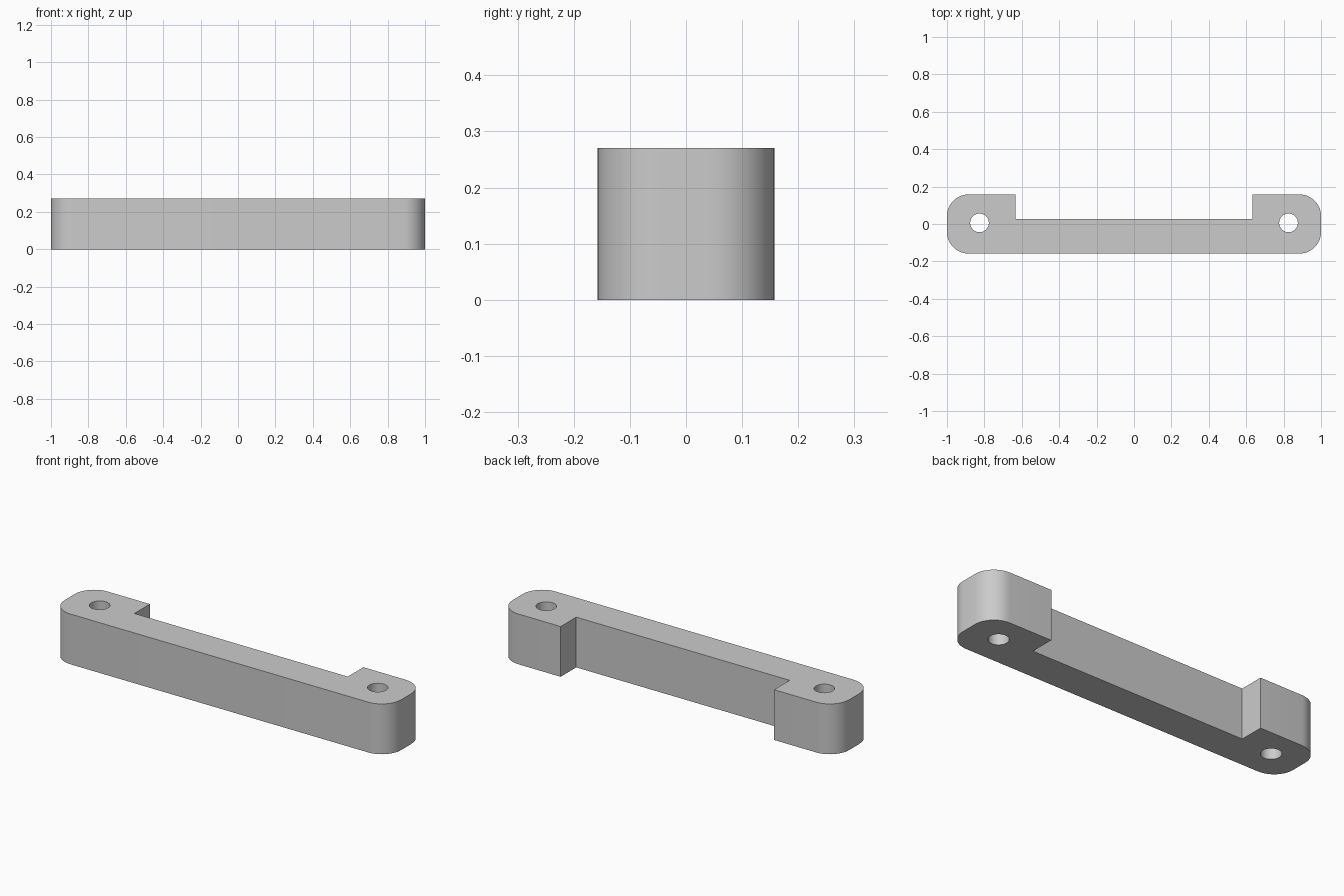
import bpy, bmesh
from math import cos, sin, pi, radians

if "Cube" in bpy.data.objects:
    bpy.data.objects.remove(bpy.data.objects["Cube"])

LENGTH, DEPTH, HEIGHT = 2.0, 0.316, 0.27
CORNER_R, HOLE_R = 0.115, 0.05
HOLE_X, HOLE_Y = 0.826, 0.006
NOTCH_X, NOTCH_Y = 0.634, 0.026


def arc(cx, cy, r, start, end, steps):
    return [(cx + r * cos(start + (end - start) * i / steps),
             cy + r * sin(start + (end - start) * i / steps)) for i in range(steps + 1)]


def add_loop(bm, points):
    verts = [bm.verts.new((x, y, 0)) for x, y in points]
    return [bm.edges.new((v, verts[i - 1])) for i, v in enumerate(verts)]


# Right half of the outline, from bottom to notch, then mirrored
cx, cy = LENGTH / 2 - CORNER_R, DEPTH / 2 - CORNER_R
half = (arc(cx, -cy, CORNER_R, -pi / 2, 0, 10)
        + arc(cx, cy, CORNER_R, 0, pi / 2, 10)
        + [(NOTCH_X, DEPTH / 2), (NOTCH_X, NOTCH_Y)])
outline = half + [(-x, y) for x, y in reversed(half)]

bm = bmesh.new()
edges = add_loop(bm, outline)
# Screw holes
for side in (-1, 1):
    edges += add_loop(bm, arc(side * HOLE_X, HOLE_Y, HOLE_R, 0, 2 * pi, 32)[:-1])
bmesh.ops.triangle_fill(bm, edges=edges, use_beauty=True)

# Raise the profile into a solid with flat caps
res = bmesh.ops.extrude_face_region(bm, geom=bm.faces[:])
top = [g for g in res["geom"] if isinstance(g, bmesh.types.BMVert)]
bmesh.ops.translate(bm, verts=top, vec=(0, 0, HEIGHT))
bmesh.ops.recalc_face_normals(bm, faces=bm.faces[:])

mesh = bpy.data.meshes.new("handle_bracket")
bm.to_mesh(mesh)
bm.free()
bracket = bpy.data.objects.new("handle_bracket", mesh)
bpy.context.collection.objects.link(bracket)
bpy.context.view_layer.objects.active = bracket
bracket.select_set(True)
bpy.ops.object.shade_smooth_by_angle(angle=radians(30))
